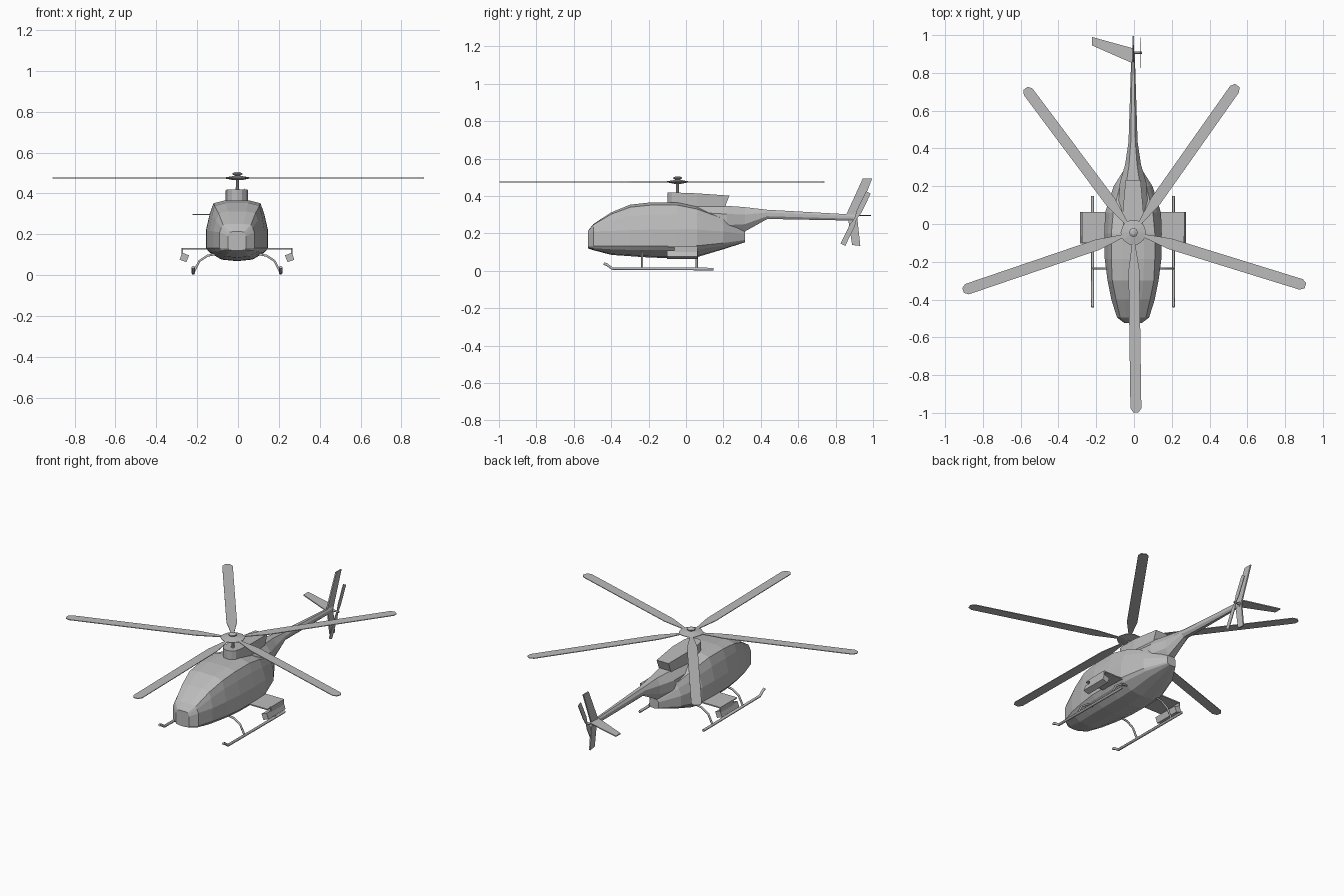
import bpy, bmesh, math
from mathutils import Matrix, Vector

cube = bpy.data.objects.get("Cube")
if cube:
    bpy.data.objects.remove(cube, do_unlink=True)

CX = -0.005                      # centre line of the airframe
HUB = Vector((CX + 0.002, -0.045, 0.475))

grey = bpy.data.materials.new("light_grey")
grey.use_nodes = True
grey.diffuse_color = (0.5, 0.5, 0.5, 1)
grey.node_tree.nodes["Principled BSDF"].inputs["Base Color"].default_value = (0.5, 0.5, 0.5, 1)


def finish(name, bm):
    bmesh.ops.recalc_face_normals(bm, faces=bm.faces)
    me = bpy.data.meshes.new(name)
    bm.to_mesh(me)
    bm.free()
    me.materials.append(grey)
    ob = bpy.data.objects.new(name, me)
    bpy.context.collection.objects.link(ob)
    return ob


def loft(name, rings):
    """Skin closed rings of points and cap both ends."""
    bm = bmesh.new()
    rows = [[bm.verts.new(p) for p in ring] for ring in rings]
    n = len(rows[0])
    for a, b in zip(rows, rows[1:]):
        for i in range(n):
            j = (i + 1) % n
            bm.faces.new((a[i], a[j], b[j], b[i]))
    bm.faces.new(rows[0])
    bm.faces.new(rows[-1])
    return finish(name, bm)


def slab(name, outline, thick, place):
    """Extrude a 2D outline symmetrically; place maps (u, v, t) to a point."""
    return loft(name, [[place(u, v, t) for u, v in outline] for t in (-thick / 2, thick / 2)])


def box(name, centre, size, roll=0):
    bm = bmesh.new()
    m = Matrix.Translation(centre) @ Matrix.Rotation(roll, 4, 'Y') @ Matrix.Diagonal((*size, 1))
    bmesh.ops.create_cube(bm, size=1, matrix=m)
    return finish(name, bm)


def tube(name, points, radius):
    cu = bpy.data.curves.new(name, 'CURVE')
    cu.dimensions = '3D'
    cu.bevel_depth = radius
    cu.bevel_resolution = 1
    cu.use_fill_caps = True
    sp = cu.splines.new('POLY')
    sp.points.add(len(points) - 1)
    for p, q in zip(sp.points, points):
        p.co = (*q, 1)
    cu.materials.append(grey)
    ob = bpy.data.objects.new(name, cu)
    bpy.context.collection.objects.link(ob)
    return ob


def turned(name, profile, centre, sides=10):
    """Stack of circles from (radius, z) pairs."""
    ring = [k * 2 * math.pi / sides for k in range(sides)]
    return loft(name, [[(centre[0] + r * math.cos(a), centre[1] + r * math.sin(a), z)
                        for a in ring] for r, z in profile])


# Cabin: y, half width, bottom, lower crease, waist, top, roof half width
def cabin_ring(y, w, zb, zl, zm, zt, wt):
    half = [(0, zb), (0.5 * w, zb + 0.15 * (zl - zb)), (0.88 * w, zl - 0.2 * (zl - zb)),
            (w, zl + 0.12 * (zm - zl)), (w, zm), (0.5 * (w + wt), zm + 0.55 * (zt - zm)),
            (wt, zt - 0.1 * (zt - zm)), (0.5 * wt, zt), (0, zt)]
    mirror = [(-x, z) for x, z in half[-2:0:-1]]
    return [(CX + x, y, z) for x, z in half + mirror]


cabin = [(-.525, .045, .12, .125, .19, .213, .035), (-.495, .085, .11, .123, .21, .25, .068),
         (-.40, .115, .085, .122, .213, .312, .09), (-.30, .135, .078, .12, .217, .353, .11),
         (-.185, .150, .07, .12, .22, .366, .115), (-.05, .152, .068, .12, .22, .366, .115),
         (.06, .148, .073, .122, .22, .342, .105), (.20, .103, .115, .14, .21, .285, .07),
         (.315, .03, .152, .16, .195, .21, .02)]
loft("cabin", [cabin_ring(*s) for s in cabin])


# Tail boom with its fairing: y, half width, bottom, top
def boom_ring(y, w, zb, zt):
    zc, h = (zb + zt) / 2, (zt - zb) / 2
    corners = [(1, .4), (.5, 1), (-.5, 1), (-1, .4), (-1, -.4), (-.5, -1), (.5, -1), (1, -.4)]
    return [(CX + w * u, y, zc + h * v) for u, v in corners]


loft("tail_boom", [boom_ring(*s) for s in (
    (.0, .085, .20, .365), (.22, .07, .20, .347), (.315, .042, .21, .34),
    (.435, .024, .277, .326), (.905, .009, .268, .30))])

# Engine cowl with a rounded front
arc = [math.pi + k * math.pi / 6 for k in range(7)]
plan = [(.05 * math.cos(a), -.05 + .05 * math.sin(a)) for a in arc]
plan += [(.055, .06), (.04, .232), (-.04, .232), (-.055, .06)]
loft("engine_cowl", [[(CX + x, y - back * max(y, 0), z - drop * max(y, 0)) for x, y in plan]
                     for z, back, drop in ((.33, .12, 0), (.418, 0, .07))])

# Rotor mast, hub and cap
turned("rotor_mast", [(.012, .40), (.008, .43), (.008, .50)], HUB)
turned("rotor_hub", [(.02, .465), (.068, .474), (.068, .477), (.02, .485)], HUB)
turned("rotor_cap", [(.01, .485), (.024, .493), (.024, .498), (.01, .505)], HUB, 8)

# Five main blades
blade = [(.03, -.008), (.07, -.01), (.2, -.029), (.93, -.029), (.953, -.014),
         (.953, .014), (.93, .029), (.2, .029), (.07, .01), (.03, .008)]
for k in range(5):
    spin = Matrix.Translation(HUB) @ Matrix.Rotation(math.radians(-89.2 + 72 * k), 4, 'Z')
    slab(f"main_blade_{k + 1}", blade, .004, lambda u, v, t: spin @ Vector((u, v, t)))

# Tail fins, swept up and down
upright = lambda u, v, t: (CX + t, u, v)
slab("upper_fin", [(.85, .285), (.945, .493), (.995, .493), (.915, .285)], .008, upright)
slab("lower_fin", [(.865, .29), (.888, .138), (.932, .133), (.915, .29)], .008, upright)

# One-sided stabiliser
slab("stabiliser", [(CX, .85), (-.222, .945), (-.222, .99), (CX, .93)], .006,
     lambda u, v, t: (u, v, .296 + t))

# Tail rotor
TAIL = Vector((.033, .907, .279))
tube("tail_rotor_shaft", [(CX, TAIL.y, TAIL.z), (.042, TAIL.y, TAIL.z)], .006)
tilt = Matrix.Translation(TAIL) @ Matrix.Rotation(math.radians(-26), 4, 'X')
for side in (1, -1):
    slab("tail_rotor_blade", [(-.006, 0), (-.014, side * .04), (-.014, side * .155),
                              (.014, side * .155), (.014, side * .04), (.006, 0)], .004,
         lambda u, v, t: tilt @ Vector((t, u, v)))

# Landing gear and stub wings on both sides
for side, label in ((1, "left"), (-1, "right")):
    def at(x, y, z):
        return (CX + side * x, y, z)
    tube(label + "_skid", [at(.214, -.44, .038), at(.214, -.425, .034), at(.214, -.395, .012),
                           at(.214, .147, .009)], .008)
    for y, end in ((-.235, "front"), (.058, "rear")):
        tube(f"{label}_{end}_leg", [at(.09, y, .105), at(.145, y, .095), at(.185, y, .068),
                                    at(.214, y, .01)], .006)
    box(label + "_stub_wing", at(.20, -.017, .129), (.14, .16, .007))
    box(label + "_pylon", at(.268, 0, .113), (.007, .125, .04))
    box(label + "_weapon_pod", at(.258, -.02, .086), (.036, .165, .036), side * math.radians(-20))
